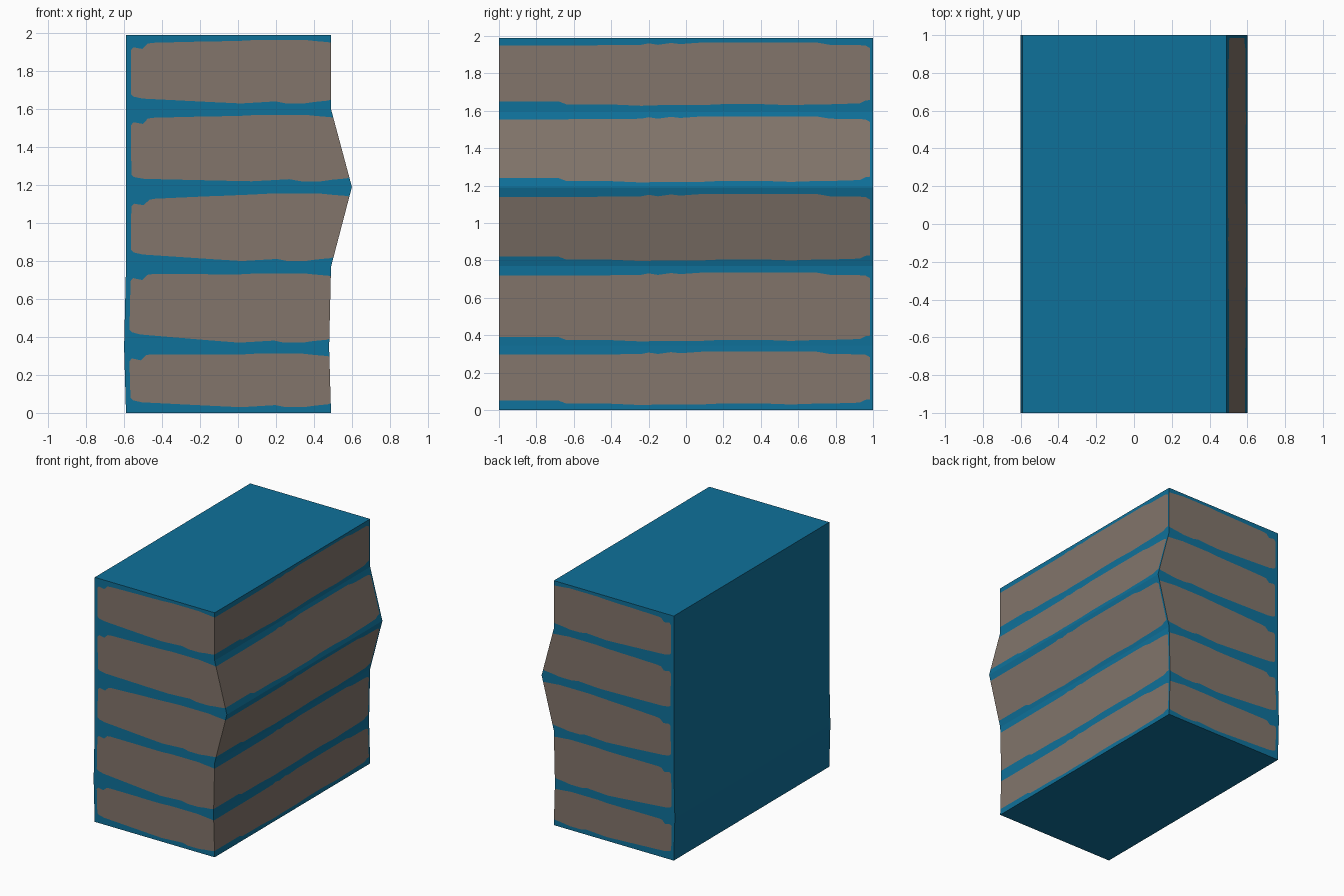
import bpy, bmesh

if "Cube" in bpy.data.objects:
    bpy.data.objects.remove(bpy.data.objects["Cube"])


def material(name, rgb):
    m = bpy.data.materials.new(name)
    m.diffuse_color = (*rgb, 1)
    m.use_nodes = True
    m.node_tree.nodes["Principled BSDF"].inputs["Base Color"].default_value = m.diffuse_color
    return m


# Side profile: height, left x, right x (ridge at 1.19)
PROFILE = [(0, -.59, .49), (.345, -.60, .48), (.77, -.59, .49),
           (1.19, -.59, .60), (1.60, -.59, .49), (1.99, -.59, .49)]

# Courses: bottom, top, lift of bottom and drop of top toward the left end
COURSES = [(.03, .312, .03, 0), (.37, .735, .05, 0), (.80, 1.155, .04, .03),
           (1.22, 1.57, .015, .015), (1.63, 1.965, .03, .015)]

# Front stations: fraction across, bottom offset, top offset
FRONT = [(0, .02, -.02), (.024, .02, -.04), (.036, .008, -.025), (.08, 0, -.035),
         (.105, 0, -.008), (.13, 0, -.004), (.36, 0, -.004), (.42, 0, -.005),
         (.56, 0, -.005), (.64, .005, 0), (.73, .011, 0), (.78, 0, 0),
         (.87, 0, 0), (.92, .008, -.006), (.985, .015, -.012)]
# Right stations: y, bottom offset, top offset
RIGHT = [(-1, .02, -.015), (-.68, .02, -.015), (-.64, .005, -.015),
         (-.4, .004, -.014), (-.24, -.003, -.012), (-.2, -.002, -.004),
         (-.15, 0, -.012), (-.08, 0, -.002), (-.03, 0, -.008), (.08, 0, 0),
         (.2, .006, 0), (.4, .006, 0), (.56, 0, 0), (.7, .005, 0),
         (.77, .005, -.012), (.93, .01, -.014), (.96, .025, -.016),
         (.985, .028, -.03), (1, .02, -.015)]


def sides(z):
    for (z0, l0, r0), (z1, l1, r1) in zip(PROFILE, PROFILE[1:]):
        if z <= z1:
            t = (z - z0) / (z1 - z0)
            return l0 + (l1 - l0) * t, r0 + (r1 - r0) * t


def column(bm, u, y, dlo, dhi):
    """One vertical line of vertices; every third segment is a brick course."""
    w = max(0, 1 - u / .55)
    zs = [0]
    for (lo, hi, lift, drop), p in zip(COURSES, PROFILE[1:]):
        zs += [lo + dlo + lift * w, hi + dhi - drop * w, p[0]]
    verts = []
    for z in zs:
        left, right = sides(z)
        verts.append(bm.verts.new((left + (right - left) * u, y, z)))
    return verts


# Wall block: columns run along front, right and mirrored back
bm = bmesh.new()
cols = [column(bm, u, -1, a, b) for u, a, b in FRONT]
cols += [column(bm, 1, y, a, b) for y, a, b in RIGHT]
cols += [column(bm, u, 1, a, b) for u, a, b in reversed(FRONT)]
n = len(cols)
plain = {0, len(FRONT) + len(RIGHT) - 2, n - 2, n - 1}   # margins and left side
for c in range(n):
    a, b = cols[c], cols[(c + 1) % n]
    for i in range(len(a) - 1):
        f = bm.faces.new((a[i], b[i], b[i + 1], a[i + 1]))
        f.material_index = int(i % 3 == 1 and c not in plain)
# Top and bottom caps
bm.faces.new([c[-1] for c in cols])
bm.faces.new([c[0] for c in reversed(cols)])
bmesh.ops.recalc_face_normals(bm, faces=bm.faces[:])

mesh = bpy.data.meshes.new("banded_wall_block")
bm.to_mesh(mesh)
bm.free()
mesh.materials.append(material("blue", (.0048, .165, .323)))
mesh.materials.append(material("brown grey", (.223, .178, .147)))
bpy.context.collection.objects.link(bpy.data.objects.new("banded_wall_block", mesh))
